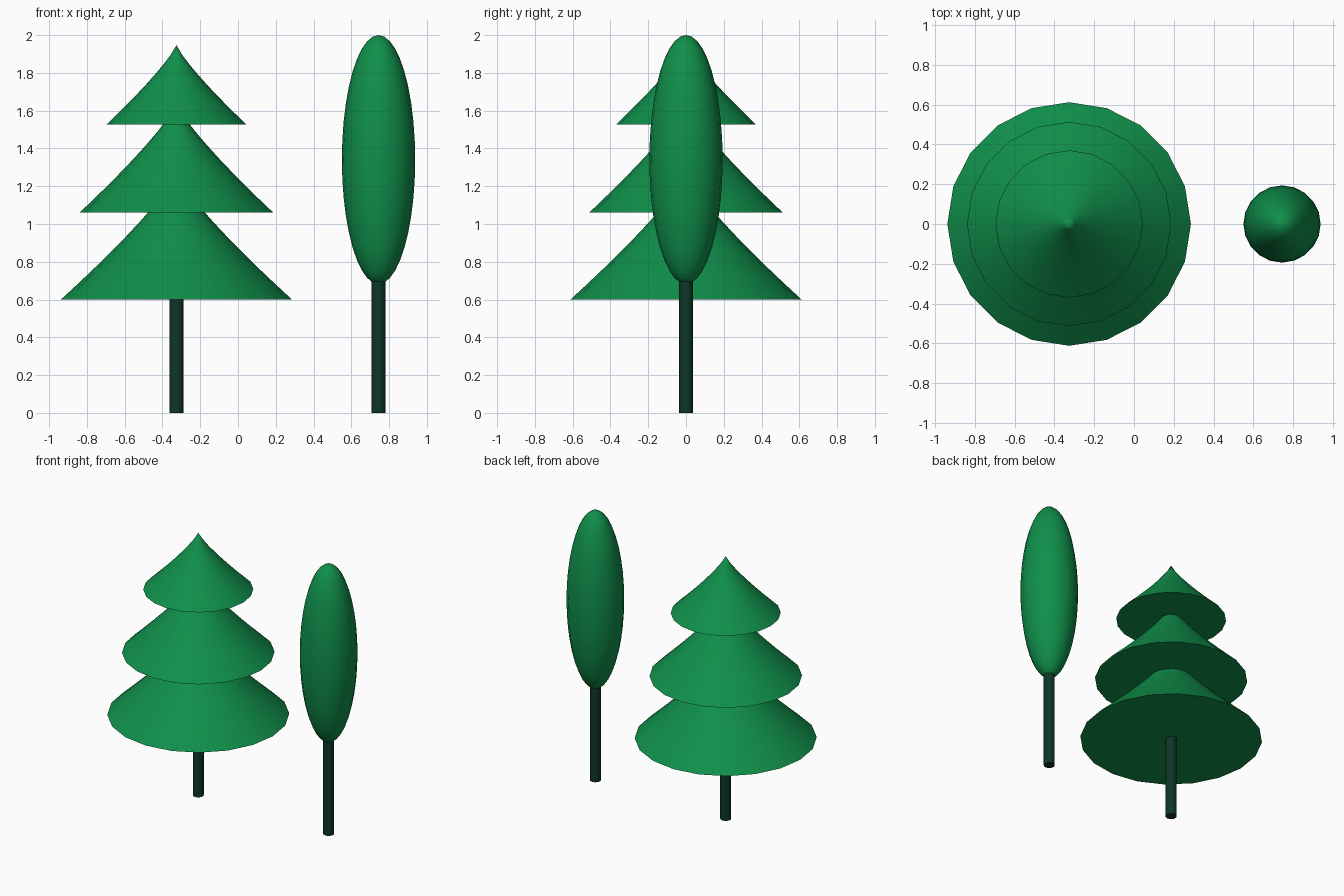
import bpy, bmesh, math

if "Cube" in bpy.data.objects:
    bpy.data.objects.remove(bpy.data.objects["Cube"])

SIDES = 20
PINE_X, CYPRESS_X = -0.326, 0.744


def material(name, rgb):
    m = bpy.data.materials.new(name)
    m.diffuse_color = (*rgb, 1.0)
    m.use_nodes = True
    m.node_tree.nodes["Principled BSDF"].inputs["Base Color"].default_value = m.diffuse_color
    return m


leaf = material("leaf green", (0.005, 0.275, 0.069))
bark = material("dark bark", (0.004, 0.038, 0.019))


def lathe(name, x, profile, mat, sides=SIDES):
    """Revolve (radius, z) points from bottom to top; zero radius makes a pole."""
    bm = bmesh.new()
    rings = []
    for r, z in profile:
        if r < 1e-5:
            rings.append([bm.verts.new((0, 0, z))])
        else:
            rings.append([bm.verts.new((r * math.cos(math.tau * i / sides),
                                        r * math.sin(math.tau * i / sides), z))
                          for i in range(sides)])
    for a, b in zip(rings, rings[1:]):
        for i in range(sides):
            j = (i + 1) % sides
            if len(a) == 1:
                bm.faces.new((a[0], b[j], b[i]))
            elif len(b) == 1:
                bm.faces.new((a[i], a[j], b[0]))
            else:
                bm.faces.new((a[i], a[j], b[j], b[i]))
    # flat caps on open ends
    if len(rings[0]) > 1:
        bm.faces.new(rings[0][::-1])
    if len(rings[-1]) > 1:
        bm.faces.new(rings[-1])
    bmesh.ops.recalc_face_normals(bm, faces=bm.faces)
    mesh = bpy.data.meshes.new(name)
    bm.to_mesh(mesh)
    bm.free()
    mesh.materials.append(mat)
    ob = bpy.data.objects.new(name, mesh)
    ob.location.x = x
    bpy.context.collection.objects.link(ob)
    bpy.ops.object.select_all(action='DESELECT')
    ob.select_set(True)
    bpy.context.view_layer.objects.active = ob
    bpy.ops.object.shade_smooth_by_angle(angle=math.radians(40))
    return ob


# Trunks
lathe("pine_trunk", PINE_X, [(0.037, 0), (0.037, 0.61)], bark)
lathe("cypress_trunk", CYPRESS_X, [(0.037, 0), (0.037, 0.71)], bark)

# Pine tiers: slightly concave cones with flat undersides
STEPS = 8
for label, z0, radius, height in (("lower", 0.60, 0.612, 0.665),
                                  ("middle", 1.06, 0.513, 0.575),
                                  ("upper", 1.527, 0.37, 0.42)):
    prof = [(radius * (1 - k / STEPS) ** 1.19, z0 + height * k / STEPS)
            for k in range(STEPS + 1)]
    lathe(f"pine_{label}_tier", PINE_X, prof, leaf)

# Cypress crown: tall ellipsoid
RINGS = 20
crown = [(0.194 * math.sin(math.pi * k / RINGS),
          1.341 - 0.659 * math.cos(math.pi * k / RINGS)) for k in range(RINGS + 1)]
lathe("cypress_crown", CYPRESS_X, crown, leaf)
